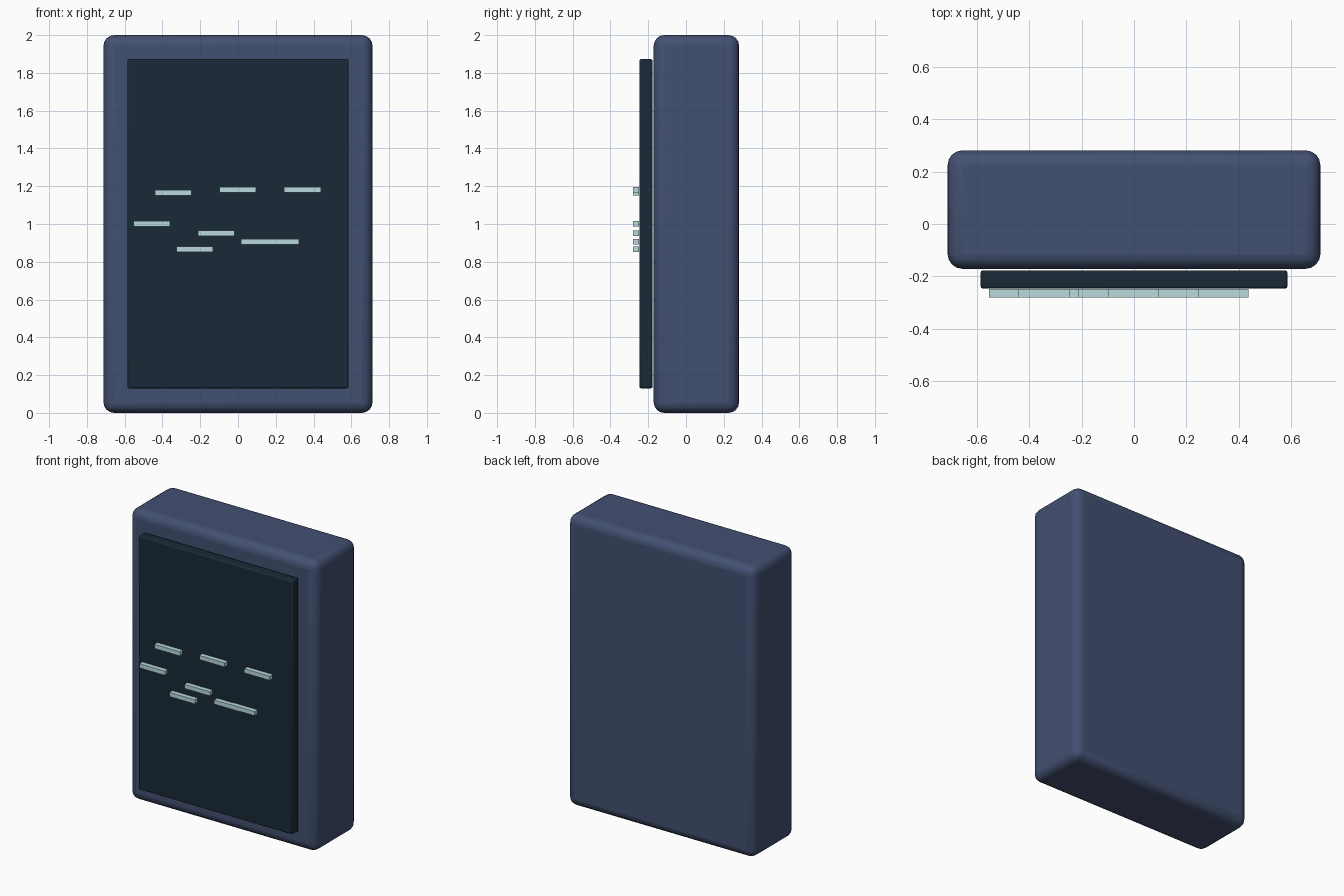
import bpy
import math

if "Cube" in bpy.data.objects:
    bpy.data.objects.remove(bpy.data.objects["Cube"])


def material(name, color):
    m = bpy.data.materials.new(name)
    m.diffuse_color = (*color, 1)
    m.use_nodes = True
    m.node_tree.nodes["Principled BSDF"].inputs["Base Color"].default_value = m.diffuse_color
    return m


def box(name, lo, hi, mat, bevel=0, segments=1):
    center = [(a + b) / 2 for a, b in zip(lo, hi)]
    bpy.ops.mesh.primitive_cube_add(size=1, location=center)
    ob = bpy.context.object
    ob.name = name
    ob.scale = [b - a for a, b in zip(lo, hi)]
    bpy.ops.object.transform_apply(location=False, rotation=False, scale=True)
    ob.data.materials.append(mat)
    if bevel:
        mod = ob.modifiers.new("Bevel", 'BEVEL')
        mod.width = bevel
        mod.segments = segments
        bpy.ops.object.shade_smooth_by_angle(angle=math.radians(35))
    return ob


navy = material("navy_casing", (0.055, 0.08, 0.165))
dark = material("dark_screen", (0.01, 0.022, 0.037))
pale = material("pale_trace", (0.48, 0.70, 0.72))

# Rounded casing and the thin screen floating just in front of it
box("casing", (-0.712, -0.171, 0), (0.712, 0.281, 2), navy, 0.056, 4)
box("screen", (-0.586, -0.247, 0.13), (0.586, -0.177, 1.873), dark, 0.009, 2)

# Row of evenly spaced trace bars at varying heights
heights = [1.002, 1.166, 0.866, 0.952, 1.181, 0.905, 0.907, 1.181]
for i, z in enumerate(heights):
    x = -0.4575 + i * 0.1141
    box(f"trace_bar_{i + 1}", (x - 0.097, -0.281, z - 0.0145),
        (x + 0.097, -0.249, z + 0.0145), pale)
